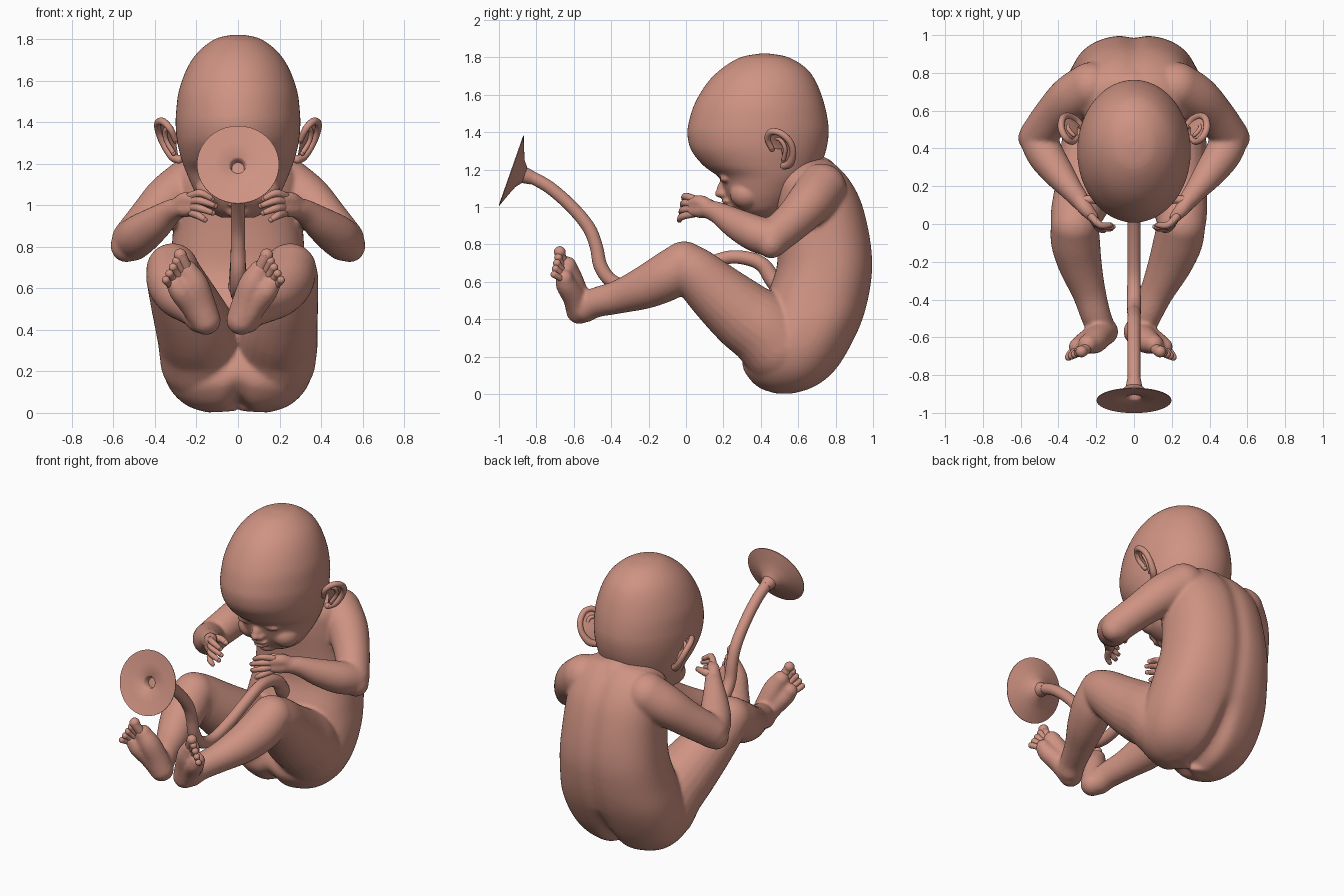
import bpy, bmesh, math
from mathutils import Vector, Matrix

old = bpy.data.objects.get("Cube")
if old:
    bpy.data.objects.remove(old)

skin = bpy.data.materials.new("warm_skin")
skin.use_nodes = True
SKIN = (0.62, 0.29, 0.225, 1)
skin.diffuse_color = SKIN
skin.node_tree.nodes["Principled BSDF"].inputs["Base Color"].default_value = SKIN


def spline(pts, steps=5):
    """Smooth curve through tuples of any length."""
    out = []
    for i in range(len(pts) - 1):
        quad = [pts[max(i - 1, 0)], pts[i], pts[i + 1], pts[min(i + 2, len(pts) - 1)]]
        for k in range(steps):
            t = k / steps
            out.append([0.5 * (2 * b + (c - a) * t + (2 * a - 5 * b + 4 * c - d) * t * t
                               + (3 * b - a - 3 * c + d) * t ** 3) for a, b, c, d in zip(*quad)])
    return out + [list(pts[-1])]


def skin_rings(bm, rings):
    """Bridge rings of points and close both ends."""
    loops = [[bm.verts.new(p) for p in ring] for ring in rings]
    n = len(loops[0])
    for a, b in zip(loops, loops[1:]):
        for i in range(n):
            bm.faces.new((a[i], a[(i + 1) % n], b[(i + 1) % n], b[i]))
    for ring in (loops[0], loops[-1]):
        hub = bm.verts.new(sum((v.co for v in ring), Vector()) / n)
        for i in range(n):
            bm.faces.new((ring[i], ring[(i + 1) % n], hub))


def ball(bm, c, r, rot=0.0):
    m = Matrix.Translation(c) @ Matrix.Rotation(rot, 4, 'X') @ Matrix.Diagonal((*r, 1))
    bmesh.ops.create_uvsphere(bm, u_segments=24, v_segments=16, radius=1, matrix=m)


def tube(bm, pts, n=16, steps=5):
    """Round tapered limb through (x, y, z, radius) with ball ends."""
    path = spline(pts, steps)
    rings, side = [], None
    for i, p in enumerate(path):
        along = Vector(path[min(i + 1, len(path) - 1)][:3]) - Vector(path[max(i - 1, 0)][:3])
        along.normalize()
        side = side or along.orthogonal()
        side = (side - along * side.dot(along)).normalized()
        up = along.cross(side)
        ring = []
        for k in range(n):
            a = math.tau * k / n
            ring.append(Vector(p[:3]) + (side * math.cos(a) + up * math.sin(a)) * p[3])
        rings.append(ring)
    skin_rings(bm, rings)
    for p in (path[0], path[-1]):
        ball(bm, p[:3], [p[3]] * 3)


def column(bm, rows, groove=0.0, power=1.0, n=64):
    """Stack of level ovals given as (z, front y, back y, half width)."""
    rings = []
    for z, f, b, w in spline(rows):
        ring = []
        for k in range(n):
            c, s = math.cos(math.tau * k / n), math.sin(math.tau * k / n)
            x = w * math.copysign(abs(c) ** power, c)
            y = (f + b) / 2 + (b - f) / 2 * math.copysign(abs(s) ** power, s)
            # Spine groove, deepening into the cleft below
            dip = groove * math.exp(-(x / 0.05) ** 2)
            low = max(0, 1 - z / 0.35)
            if s > 0:
                y -= dip * (1 + 2.5 * low)
            ring.append((x, y, z + 3.5 * dip * low))
        rings.append(ring)
    skin_rings(bm, rings)


def finish(name, bm, voxel=None, smooth=4):
    bmesh.ops.recalc_face_normals(bm, faces=bm.faces)
    for f in bm.faces:
        f.smooth = True
    me = bpy.data.meshes.new(name)
    bm.to_mesh(me)
    bm.free()
    me.materials.append(skin)
    ob = bpy.data.objects.new(name, me)
    bpy.context.collection.objects.link(ob)
    if voxel:
        mod = ob.modifiers.new("blend", 'REMESH')
        mod.mode = 'VOXEL'
        mod.voxel_size = voxel
        mod.use_smooth_shade = True
        mod = ob.modifiers.new("soften", 'SMOOTH')
        mod.factor = 0.5
        mod.iterations = smooth
    return ob


def lerp(a, b, t):
    return [p + (q - p) * t for p, q in zip(a, b)]


# Torso and seat in one shape
body = bmesh.new()
column(body, [(1.255, .64, .76, .10), (1.23, .56, .80, .20), (1.15, .48, .875, .28),
              (1.03, .47, .94, .305), (.85, .485, .985, .315), (.68, .485, 1.0, .33),
              (.52, .43, .98, .35), (.38, .38, .94, .37), (.25, .32, .88, .37),
              (.15, .30, .82, .345), (.08, .335, .755, .30), (.03, .39, .675, .235),
              (.002, .47, .58, .15)], 0.015, 0.82, 160)
tube(body, [(0, .68, 1.12, .16), (0, .52, 1.15, .17)])

for s, side in ((1, "left"), (-1, "right")):
    # Legs, leaning slightly to the right side
    def leg(a, y, z, r):
        return (s * a - .07 * min(max((.4 - y) / .9, 0), 1), y, z, r)

    tube(body, [leg(.175, .49, .255, .20), leg(.185, .42, .34, .20), leg(.205, .31, .42, .188),
                leg(.24, .18, .53, .165), leg(.275, .06, .64, .14), leg(.283, -.01, .69, .127)], 24)
    tube(body, [leg(.283, -.01, .69, .127), leg(.27, -.1, .63, .13), leg(.235, -.22, .57, .115),
                leg(.18, -.36, .52, .09), leg(.135, -.48, .49, .08), leg(.11, -.54, .46, .077)], 24)
    # Feet: inner and outer edge of the sole
    tube(body, [leg(.085, -.57, .447, .072), leg(.11, -.59, .53, .07),
                leg(.14, -.62, .62, .067), leg(.175, -.635, .685, .052)])
    tube(body, [leg(.095, -.57, .45, .068), leg(.15, -.6, .52, .062),
                leg(.205, -.64, .585, .057), leg(.23, -.65, .62, .047)])
    # Toes, largest on the inside
    toes = bmesh.new()
    for i in range(5):
        t = i / 4
        base = lerp((.172, -.645, .685), (.235, -.65, .605), t)
        mid = lerp((.195, -.67, .735), (.265, -.68, .625), t)
        tip = lerp((.208, -.675, .76), (.277, -.705, .64), t)
        r = .031 if i == 0 else .023 - .001 * i
        tube(toes, [leg(*base, r), leg(*mid, r * .9), leg(*tip, r)], 12, 3)
    finish(side + "_toes", toes)

    # Arms with a pointed elbow
    tube(body, [(s * .225, .725, 1.10, .133), (s * .33, .665, 1.025, .124),
                (s * .425, .575, .93, .107), (s * .51, .465, .835, .098)], 24)
    tube(body, [(s * .51, .46, .83, .099), (s * .47, .37, .86, .098), (s * .40, .27, .91, .083),
                (s * .33, .18, .965, .061), (s * .29, .13, .985, .052)], 24)
    ball(body, (s * .537, .455, .805), (.077, .075, .08))
    # Palm: two edges from the wrist to the knuckles
    for z in (1.025, .98):
        tube(body, [(s * .29, .13, .99, .045), (s * .255, .08, z, .04), (s * .215, .035, z, .031)])
    # Fingers and thumb
    fingers = bmesh.new()
    for i in range(4):
        t = i / 3
        base = lerp((.235, .05, 1.04), (.225, .04, .965), t)
        mid = lerp((.18, -.005, 1.058), (.19, -.02, .95), t)
        tip = lerp((.125, -.005, 1.03), (.16, -.035, .93), t)
        tip[0] -= .03 * math.sin(math.pi * t)
        tube(fingers, [(s * p[0], p[1], p[2], r)
                       for p, r in ((base, .021), (mid, .0185), (tip, .0135))], 12, 4)
    tube(fingers, [(s * .27, .12, 1.01, .03), (s * .22, .13, 1.02, .022),
                   (s * .165, .11, 1.015, .016)], 12, 4)
    finish(side + "_fingers", fingers)
finish("body", body, .0115, 6)

# Head with brow, cheeks, closed eyelids, nose and lips
bm = bmesh.new()
column(bm, [(1.82, .39, .45, .03), (1.80, .29, .55, .11), (1.74, .19, .645, .19),
            (1.66, .11, .70, .245), (1.55, .045, .74, .285), (1.45, .014, .76, .298),
            (1.38, .008, .762, .30), (1.30, .03, .748, .292), (1.22, .095, .72, .272),
            (1.16, .175, .69, .25), (1.10, .20, .65, .225), (1.04, .225, .60, .195),
            (.98, .27, .54, .15), (.94, .33, .47, .08)])
ball(bm, (0, .205, 1.1), (.03, .04, .055), -.4)
ball(bm, (0, .18, 1.072), (.028, .026, .022))
ball(bm, (0, .222, 1.03), (.055, .032, .013))
ball(bm, (0, .238, 1.0), (.048, .033, .013))
ball(bm, (0, .31, .97), (.06, .055, .034))
for s in (-1, 1):
    ball(bm, (s * .027, .198, 1.07), (.02, .022, .018))
    ball(bm, (s * .12, .325, 1.07), (.085, .09, .08))
    ball(bm, (s * .095, .21, 1.15), (.05, .028, .02))
finish("head", bm, .01, 3)

# Ears: a thin bowl, an outer rim and an inner fold
for s, name in ((1, "left_ear"), (-1, "right_ear")):
    bm = bmesh.new()
    rim = [(.30, .46, 1.31, .014), (.325, .435, 1.365, .016), (.36, .455, 1.402, .018),
           (.385, .505, 1.395, .018), (.38, .555, 1.35, .018), (.355, .572, 1.29, .018),
           (.315, .555, 1.235, .022), (.285, .525, 1.22, .02)]
    tube(bm, [(s * x, y, z, r) for x, y, z, r in rim], 12)
    fold = [(.32, .47, 1.37, .01), (.35, .505, 1.36, .012), (.345, .53, 1.31, .012),
            (.31, .52, 1.25, .012)]
    tube(bm, [(s * x, y, z, r) for x, y, z, r in fold], 10)
    # Bowl spans from the rim to the side of the head
    edge = [bm.verts.new((s * p[0], p[1], p[2])) for p in spline(rim, 4)]
    hub = bm.verts.new((s * .30, .51, 1.31))
    for a, b in zip(edge, edge[1:]):
        bm.faces.new((a, b, hub))
    finish(name, bm)

# Cord running from the belly, between the legs and up to the disc
bm = bmesh.new()
cord = [(.52, .55, .055), (.46, .62, .045), (.41, .69, .04), (.33, .725, .037), (.22, .73, .035),
        (.08, .68, .035), (-.1, .61, .035), (-.27, .57, .035), (-.39, .60, .037),
        (-.455, .68, .037), (-.48, .79, .035), (-.52, .89, .035), (-.61, 1.0, .034),
        (-.73, 1.105, .034), (-.84, 1.167, .034)]
tube(bm, [(0, *p) for p in cord], 20, 6)
finish("cord", bm)

# Flared disc at the cord's end, hollow in the middle
bm = bmesh.new()
profile = [(.036, .12), (.044, .075), (.075, .05), (.13, .027), (.198, .002), (.198, -.002),
           (.12, .008), (.045, .014), (.036, .022), (.03, .055)]
axis = Vector((0, .943, -.33))
tilt = Vector((0, .33, .943))
rings = []
for r, h in profile:
    ring = []
    for k in range(40):
        a = math.tau * k / 40
        ring.append(Vector((r * math.cos(a), -.934, 1.195)) + tilt * r * math.sin(a) + axis * h)
    rings.append(ring)
skin_rings(bm, rings)
disc = finish("disc", bm)
bpy.context.view_layer.objects.active = disc
disc.select_set(True)
bpy.ops.object.shade_smooth_by_angle(angle=math.radians(40))
